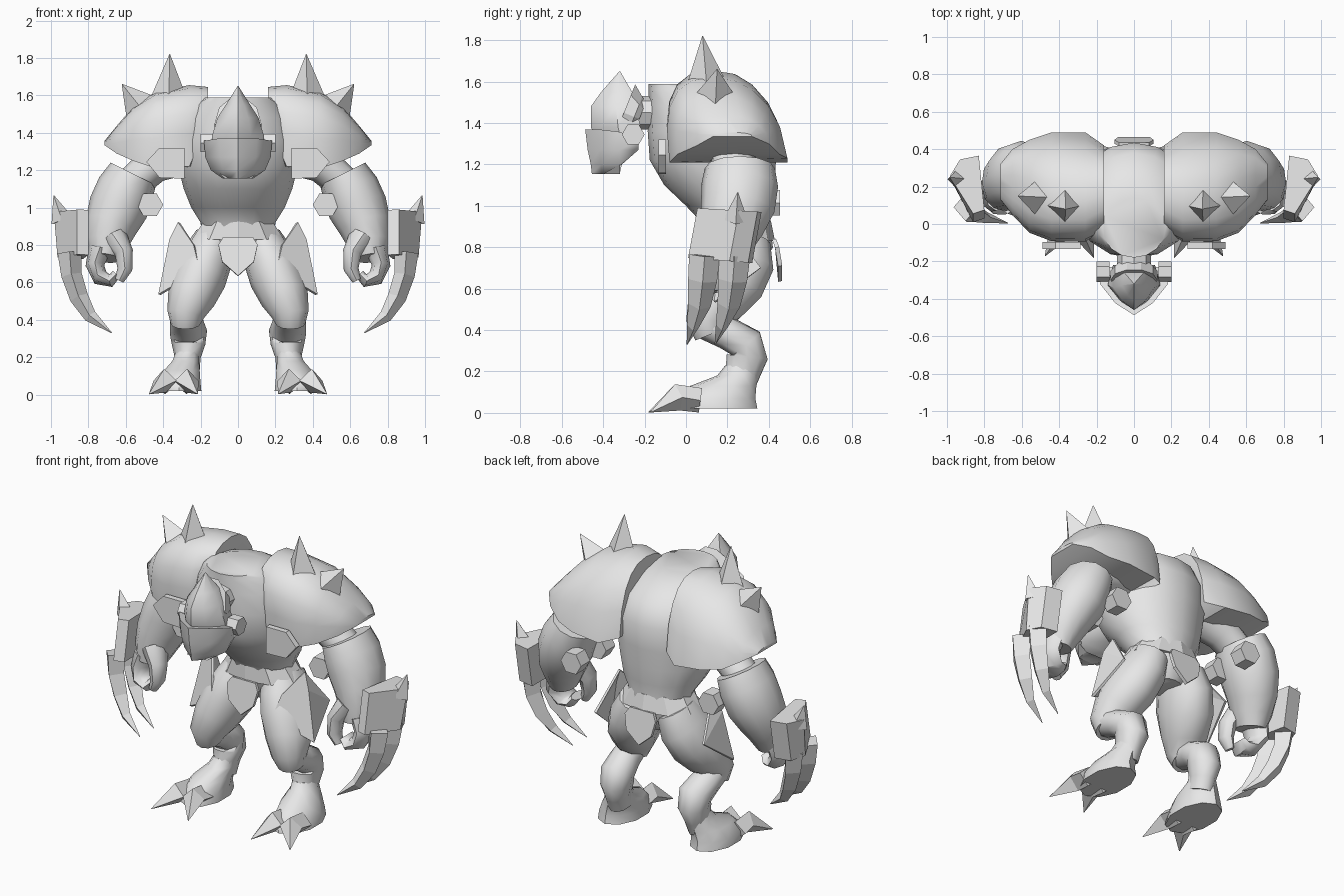
import bpy, bmesh, math
from mathutils import Vector

grey = bpy.data.materials.new("stone grey")
grey.diffuse_color = (0.8, 0.8, 0.8, 1)


def make(name, verts, faces, mirror=False, smooth=0, thick=0):
    """Mesh object, optionally mirrored in x, smoothed and thickened."""
    me = bpy.data.meshes.new(name)
    me.from_pydata([tuple(v) for v in verts], [], faces)
    bm = bmesh.new()
    bm.from_mesh(me)
    bmesh.ops.recalc_face_normals(bm, faces=bm.faces)
    bm.to_mesh(me)
    bm.free()
    ob = bpy.data.objects.new(name, me)
    bpy.context.collection.objects.link(ob)
    me.materials.append(grey)
    if smooth:
        bpy.ops.object.select_all(action='DESELECT')
        ob.select_set(True)
        bpy.context.view_layer.objects.active = ob
        bpy.ops.object.shade_smooth_by_angle(angle=math.radians(smooth))
    if thick:
        m = ob.modifiers.new("thickness", 'SOLIDIFY')
        m.thickness, m.offset = thick, 0
    if mirror:
        m = ob.modifiers.new("mirror", 'MIRROR')
        m.use_mirror_merge = False
    return ob


def skin(name, rings, **kw):
    """Bridge equal rings of points and cap both ends."""
    n = len(rings[0])
    verts = [p for r in rings for p in r]
    faces = [(i * n + j, i * n + (j + 1) % n, (i + 1) * n + (j + 1) % n, (i + 1) * n + j)
             for i in range(len(rings) - 1) for j in range(n)]
    faces += [tuple(range(n)), tuple(range(len(verts) - n, len(verts)))]
    return make(name, verts, faces, **kw)


def loft(name, path, sides=10, hint=(0, 1, 0), floor=None, turn=0, level=False, **kw):
    """Elliptical tube; path entries are x, y, z, width radius, hint radius."""
    pts = [Vector(p[:3]) for p in path]
    rings = []
    for i, p in enumerate(path):
        t = (pts[min(i + 1, len(pts) - 1)] - pts[max(i - 1, 0)]).normalized()
        if level:
            t = Vector((0, 0, 1))
        u = t.cross(Vector(hint)).normalized()
        v = u.cross(t)
        ring = []
        for k in range(sides):
            a = 2 * math.pi * (k + turn) / sides
            q = pts[i] + u * p[3] * math.cos(a) + v * p[4] * math.sin(a)
            if floor is not None:
                q.z = max(q.z, floor)
            ring.append(q)
        rings.append(ring)
    return skin(name, rings, **kw)


def spike(name, base, tip, r, hint=(0, 1, 0), sides=4):
    loft(name, [(*base, r, r), (*tip, .002, .002)], sides, hint, mirror=True)


# torso and pelvis
loft("torso", [(0, .26, .70, .10, .10), (0, .26, .80, .19, .16), (0, .24, .92, .20, .165),
               (0, .21, 1.0, .25, .21), (0, .16, 1.1, .29, .265), (0, .13, 1.22, .32, .305),
               (0, .125, 1.36, .33, .31), (0, .10, 1.48, .29, .28), (0, .03, 1.565, .21, .21),
               (0, -.02, 1.59, .17, .16)], 16, level=True, smooth=50)
loft("belt", [(0, .25, .83, .26, .18), (0, .24, .93, .19, .17)], 10, turn=.5, level=True)

# neck and head
loft("neck", [(0, 0, 1.44, .13, .10), (0, -.17, 1.45, .09, .08), (0, -.28, 1.45, .09, .08)],
     8, hint=(0, 0, 1))
loft("hood", [(0, -.225, 1.42, .10, .09), (0, -.25, 1.43, .125, .11), (0, -.30, 1.45, .125, .155)],
     10, hint=(0, 0, 1))


def snout(z, w, back, front):
    """Cross-section with a pointed front."""
    mid = back + (front - back) * .45
    return [(-w * .8, back, z), (-w, mid, z), (-w * .5, mid + (front - mid) * .65, z), (0, front, z),
            (w * .5, mid + (front - mid) * .65, z), (w, mid, z), (w * .8, back, z)]


skin("crested_head", [snout(1.32, .14, -.22, -.43), snout(1.38, .14, -.22, -.46),
                      snout(1.48, .11, -.24, -.46), snout(1.55, .065, -.26, -.41),
                      snout(1.65, .002, -.318, -.322)], smooth=40)
jaw = [[(s * x, y, z) for s, x, y in ((-1, w * .85, back), (-1, w, -.32), (-1, w * .55, (front - .32) / 2 - .02),
                                      (1, 0, front), (1, w * .55, (front - .32) / 2 - .02), (1, w, -.32),
                                      (1, w * .85, back))]
       for z, w, back, front in ((1.155, .08, -.40, -.455), (1.20, .145, -.31, -.46),
                                 (1.27, .175, -.23, -.475), (1.37, .182, -.23, -.487))]
# slope the jaw lip down toward the back
jaw[3] = [(x, y, z - .05 * max(0, y + .35) / .12) for x, y, z in jaw[3]]
skin("lower_jaw", jaw, smooth=60)
loft("jaw_stud", [(.13, -.255, 1.345, .055, .055), (.20, -.255, 1.345, .055, .055)], 6,
     hint=(0, 0, 1), mirror=True)

# shoulder armour: arches across x, given as x, y front, y back, z front, z back, z top
arches = []
for x, yf, yb, zf, zr, zt in ((.16, -.03, .42, 1.46, 1.24, 1.645), (.26, -.08, .49, 1.22, 1.21, 1.655),
                              (.44, -.08, .49, 1.21, 1.23, 1.62), (.56, -.04, .45, 1.25, 1.25, 1.54),
                              (.65, .05, .40, 1.29, 1.30, 1.435), (.715, .13, .32, 1.335, 1.335, 1.355)):
    ring = []
    for k in range(11):
        c, s = math.cos(math.pi * k / 10), max(math.sin(math.pi * k / 10), 0)
        zb = zf + (zr - zf) * (1 - c) / 2
        ring.append((x, (yf + yb) / 2 - (yb - yf) / 2 * math.copysign(abs(c) ** .85, c)
                     - .085 * s * (zt - zf) / .45, zb + (zt - zb) * s ** .8))
    arches.append(ring)
skin("shoulder_armour", arches, mirror=True, smooth=40)
spike("shoulder_spike_tall", (.37, .10, 1.58), (.365, .08, 1.82), .10)
spike("shoulder_spike_side", (.50, .14, 1.51), (.62, .15, 1.66), .115)

# chest clasps
make("chest_clasp", [(.285, -.115, 1.155), (.285, -.115, 1.32), (.42, -.115, 1.32),
                     (.49, -.115, 1.245), (.42, -.115, 1.16)], [(0, 1, 2, 3, 4)], mirror=True, thick=.035)

# arms
loft("upper_arm", [(.27, .20, 1.30, .12, .13), (.45, .23, 1.23, .10, .11), (.60, .25, 1.10, .09, .10)],
     10, mirror=True, smooth=50)
loft("forearm", [(.56, .26, 1.18, .135, .17), (.60, .26, 1.10, .155, .185), (.64, .25, 1.0, .16, .18),
                 (.68, .22, .90, .14, .155), (.70, .19, .81, .115, .125), (.71, .17, .73, .08, .10)],
     12, mirror=True, smooth=45)
for part, y in (("front", .12), ("rear", .365)):
    loft(part + "_elbow_stud", [(.47, y, 1.015, .07, .07), (.47, y + .09, 1.015, .07, .07)], 6,
         hint=(0, 0, 1), mirror=True)

# hands curled into a loose fist
loft("fingers", [(.74, .17, .78, .06, .10), (.765, .16, .69, .05, .095), (.735, .14, .625, .045, .09),
                 (.68, .13, .61, .035, .08), (.65, .13, .645, .025, .06)], 8, mirror=True, smooth=50)
loft("thumb", [(.66, .13, .84, .07, .08), (.61, .09, .76, .05, .06), (.605, .08, .67, .04, .05),
               (.635, .08, .61, .025, .03)], 8, mirror=True, smooth=50)

# claw gauntlet, leaning back toward the top
plan = [(.80, .03), (.86, .01), (.965, .21), (.93, .30), (.83, .32)]
skin("gauntlet_block", [[(x, y, .75 - .08 * y) for x, y in plan],
                        [(x + .02 * (x > .95), y + .045, .99 - .06 * y) for x, y in plan]], mirror=True)
spike("gauntlet_spike", (.94, .24, .93), (.985, .25, 1.065), .06)
for part, y, end in (("front", .09, .005), ("rear", .235, .14)):
    loft(part + "_claw", [(.90, y, .76, .065, .075), (.89, y - .01, .64, .055, .07),
                          (.85, y * .7 + end * .3, .52, .05, .055),
                          (.79, y * .35 + end * .65, .42, .035, .03), (.675, end, .33, .002, .002)],
         4, mirror=True)

# hanging waist plates
for part, y, dy in (("front", .065, -.03), ("rear", .425, .03)):
    make(part + "_waist_plate", [(-.08, y, .84), (.08, y, .84), (.105, y + dy / 2, .80),
                                 (.085, y + dy, .71), (0, y + dy, .635), (-.085, y + dy, .71),
                                 (-.105, y + dy / 2, .80)], [tuple(range(7))], thick=.02)
make("hip_plate", [(.315, .20, .92), (.235, .09, .80), (.20, .04, .665), (.42, .14, .535),
                   (.36, .17, .83), (.37, .36, .70)],
     [(0, 1, 2, 3, 4), (0, 4, 5), (4, 3, 5)], mirror=True, thick=.015)

# legs
loft("thigh", [(.12, .27, .84, .11, .14), (.16, .25, .74, .135, .18), (.205, .20, .63, .145, .18),
               (.25, .14, .52, .13, .14), (.28, .10, .43, .10, .10), (.28, .12, .38, .08, .08)],
     12, mirror=True, smooth=50)
loft("shin", [(.28, .10, .43, .08, .08), (.275, .20, .385, .09, .08), (.265, .29, .335, .10, .09),
              (.265, .295, .27, .09, .105), (.27, .275, .20, .07, .09), (.275, .25, .13, .07, .085)],
     10, level=False, mirror=True, smooth=50)
loft("foot", [(.315, .145, .02, .125, .20), (.315, .145, .07, .12, .19), (.30, .18, .13, .10, .16),
              (.28, .25, .18, .075, .10), (.27, .27, .23, .065, .08)], 10,
     level=True, turn=.5, mirror=True, smooth=45)
for part, x, tip in (("inner", .275, (.215, -.18, .004)), ("outer", .39, (.475, -.17, .004))):
    loft(part + "_toe_claw", [(x, .07, .06, .065, .06), (x, -.04, .075, .065, .065), (*tip, .002, .002)],
         4, hint=(0, 0, 1), floor=.002, mirror=True)
